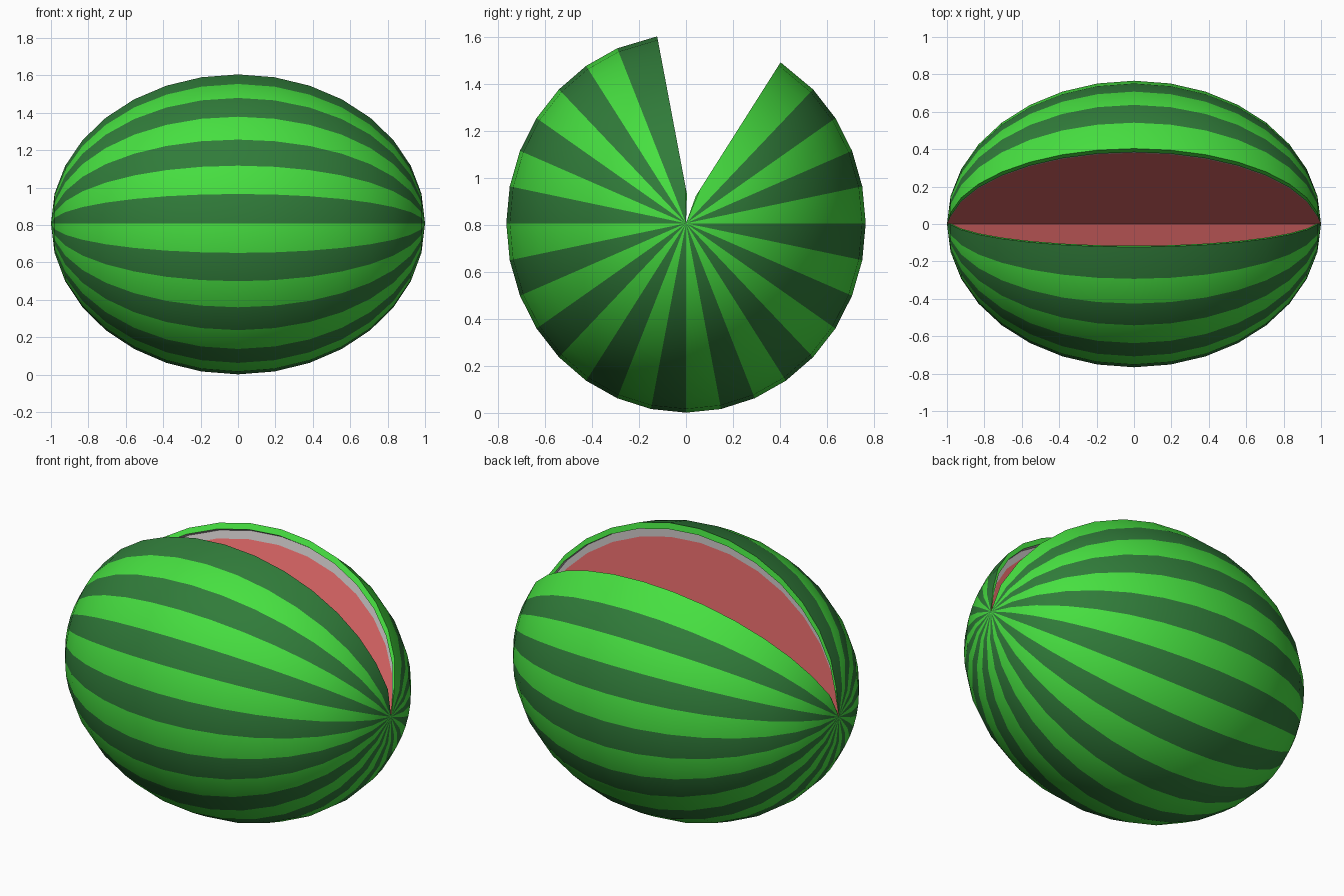
import bpy, bmesh
from math import sin, cos, pi, radians

if "Cube" in bpy.data.objects:
    bpy.data.objects.remove(bpy.data.objects["Cube"])

RY, RZ, CZ = 0.766, 0.807, 0.808   # radii across the long (x) axis, centre height
RINGS, STEP = 16, radians(11.25)   # 32 stripes around, 16 rings pole to pole
FIRST, LAST = -15, 13              # meridians either side of the missing wedge
LIP = 0.027                        # how far the skin stands out from the cut
SKIN, PITH = 0.045, 0.06           # band widths on the cut


def mat(name, col):
    m = bpy.data.materials.new(name)
    m.diffuse_color = (*col, 1)
    m.use_nodes = True
    m.node_tree.nodes["Principled BSDF"].inputs["Base Color"].default_value = m.diffuse_color
    return m


mats = [mat("light green", (0.062, 0.74, 0.052)),
        mat("dark green", (0.030, 0.20, 0.042)),
        mat("pale pith", (0.47, 0.44, 0.44)),
        mat("red flesh", (0.67, 0.125, 0.125))]
LIGHT, DARK, PALE, RED = range(4)

bm = bmesh.new()
poles = [bm.verts.new((-1, 0, CZ)), bm.verts.new((1, 0, CZ))]


def column(j, inset=0.0, lift=0.0):
    """Line of points from pole to pole at meridian j, lifted into the gap."""
    a = j * STEP
    side = 1 if j > 0 else -1
    pts = []
    for i in range(1, RINGS):
        t = pi * i / RINGS
        r = max(sin(t) - inset, 0)
        pts.append(bm.verts.new((-cos(t),
                                 RY * r * sin(a) + side * lift * cos(a),
                                 CZ - RZ * r * cos(a) + side * lift * sin(a))))
    return pts


# striped skin, then down one cut, through the core, and up the other cut
cols, cmat = [], []
for j in range(FIRST, LAST + 1):
    cols.append(column(j, 0, LIP if j in (FIRST, LAST) else 0))
    cmat.append(DARK if j % 2 else LIGHT)
cmat[-1] = LIGHT                                        # lip edge
cols.append(column(LAST, SKIN, LIP)); cmat.append(PALE)  # inner step
cols.append(column(LAST, SKIN)); cmat.append(PALE)       # pith band
cols.append(column(LAST, SKIN + PITH)); cmat.append(RED)
cols.append(column(LAST, 1)); cmat.append(RED)           # core line
cols.append(column(FIRST, SKIN + PITH)); cmat.append(PALE)
cols.append(column(FIRST, SKIN)); cmat.append(PALE)
cols.append(column(FIRST, SKIN, LIP)); cmat.append(LIGHT)

n = len(cols)
for k in range(n):
    a, b = cols[k], cols[(k + 1) % n]
    faces = [bm.faces.new((poles[0], a[0], b[0])),
             bm.faces.new((poles[1], b[-1], a[-1]))]
    for i in range(RINGS - 2):
        faces.append(bm.faces.new((a[i], a[i + 1], b[i + 1], b[i])))
    for f in faces:
        f.material_index = cmat[k]

bmesh.ops.recalc_face_normals(bm, faces=bm.faces)
me = bpy.data.meshes.new("watermelon")
bm.to_mesh(me)
bm.free()
for m in mats:
    me.materials.append(m)
ob = bpy.data.objects.new("watermelon", me)
bpy.context.collection.objects.link(ob)
bpy.context.view_layer.objects.active = ob
ob.select_set(True)
bpy.ops.object.shade_smooth_by_angle(angle=radians(30))
